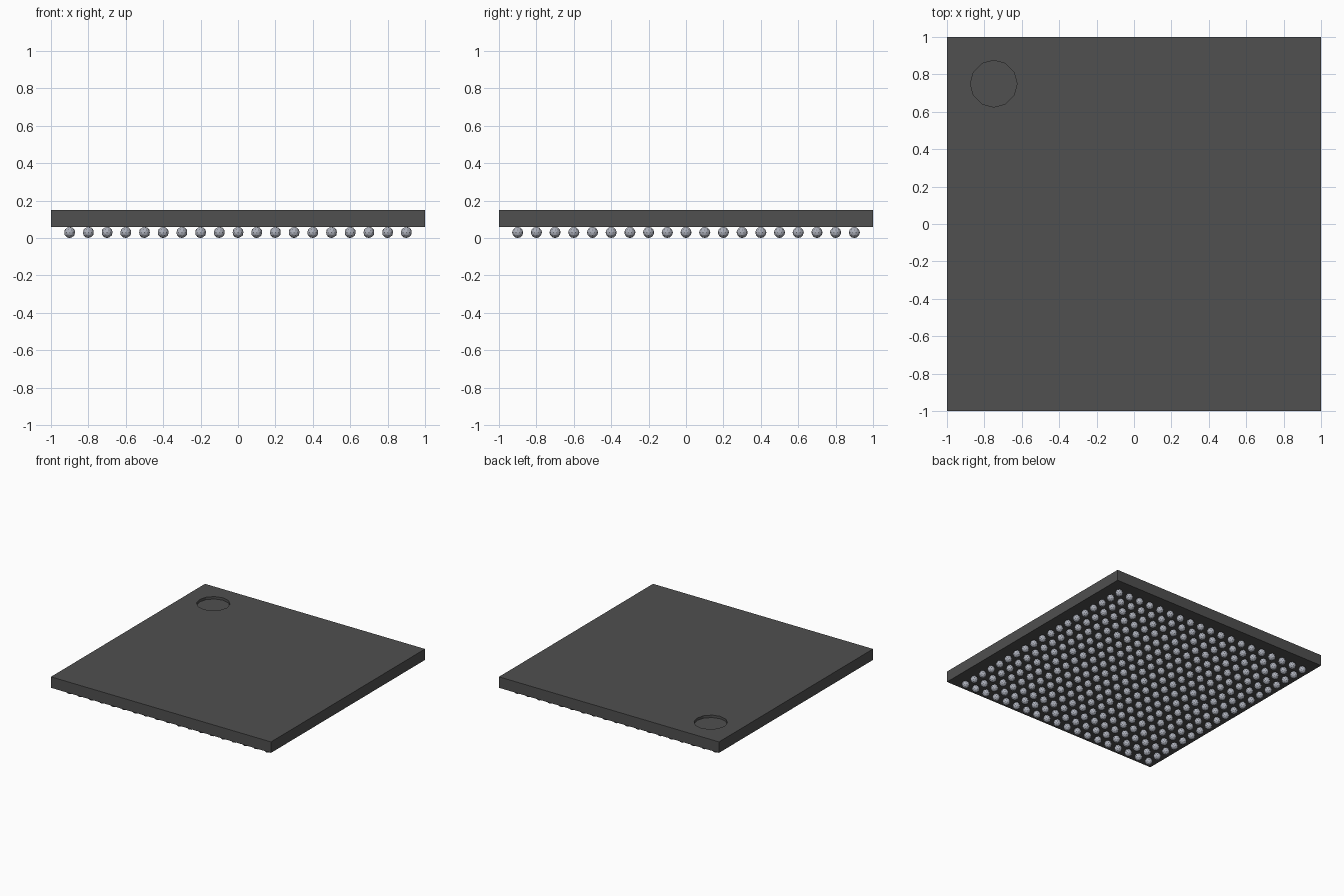
import bpy, bmesh, math
from mathutils import Matrix

cube = bpy.data.objects.get("Cube")
if cube:
    bpy.data.objects.remove(cube, do_unlink=True)


def material(name, rgb):
    m = bpy.data.materials.new(name)
    m.use_nodes = True
    color = (*rgb, 1.0)
    m.diffuse_color = color
    m.node_tree.nodes["Principled BSDF"].inputs["Base Color"].default_value = color
    return m


def finish(name, bm, mat):
    mesh = bpy.data.meshes.new(name)
    bm.to_mesh(mesh)
    bm.free()
    mesh.materials.append(mat)
    obj = bpy.data.objects.new(name, mesh)
    bpy.context.collection.objects.link(obj)
    return obj


BOTTOM, TOP = 0.06, 0.15          # package body heights
DOT_X, DOT_Y, DOT_R, DOT_DEPTH, DOT_SIDES = -0.75, 0.75, 0.125, 0.02, 12
PITCH, COUNT, BALL_R = 0.1, 19, 0.03

plastic = material("charcoal plastic", (0.08, 0.08, 0.08))
solder = material("solder grey", (0.42, 0.44, 0.50))

# Package body: open box, sunken orientation dot, and a top face filled around it
bm = bmesh.new()


def ring(points, z):
    return [bm.verts.new((x, y, z)) for x, y in points]


def walls(lower, upper):
    n = len(lower)
    for i in range(n):
        j = (i + 1) % n
        bm.faces.new((lower[i], lower[j], upper[j], upper[i]))


square = [(-1, -1), (1, -1), (1, 1), (-1, 1)]
circle = [(DOT_X + DOT_R * math.cos(2 * math.pi * i / DOT_SIDES),
           DOT_Y + DOT_R * math.sin(2 * math.pi * i / DOT_SIDES)) for i in range(DOT_SIDES)]
base, rim = ring(square, BOTTOM), ring(square, TOP)
dot_floor, dot_rim = ring(circle, TOP - DOT_DEPTH), ring(circle, TOP)
walls(base, rim)
walls(dot_floor, dot_rim)
bm.faces.new(base)
bm.faces.new(dot_floor)
open_edges = [e for e in bm.edges if e.is_boundary]
bmesh.ops.triangle_fill(bm, edges=open_edges, use_beauty=True, normal=(0, 0, 1))
bmesh.ops.recalc_face_normals(bm, faces=bm.faces)
bmesh.ops.dissolve_limit(bm, angle_limit=0.01, verts=bm.verts, edges=bm.edges)
finish("package_body", bm, plastic)

# Solder balls: one faceted ball repeated over a square grid
start = -PITCH * (COUNT - 1) / 2
bm = bmesh.new()
bmesh.ops.create_icosphere(bm, subdivisions=2, radius=BALL_R,
                           matrix=Matrix.Translation((start, start, BALL_R)))
balls = finish("solder_balls", bm, solder)
for name, step in (("columns", (PITCH, 0, 0)), ("rows", (0, PITCH, 0))):
    array = balls.modifiers.new(name, 'ARRAY')
    array.count = COUNT
    array.use_relative_offset = False
    array.use_constant_offset = True
    array.constant_offset_displace = step
